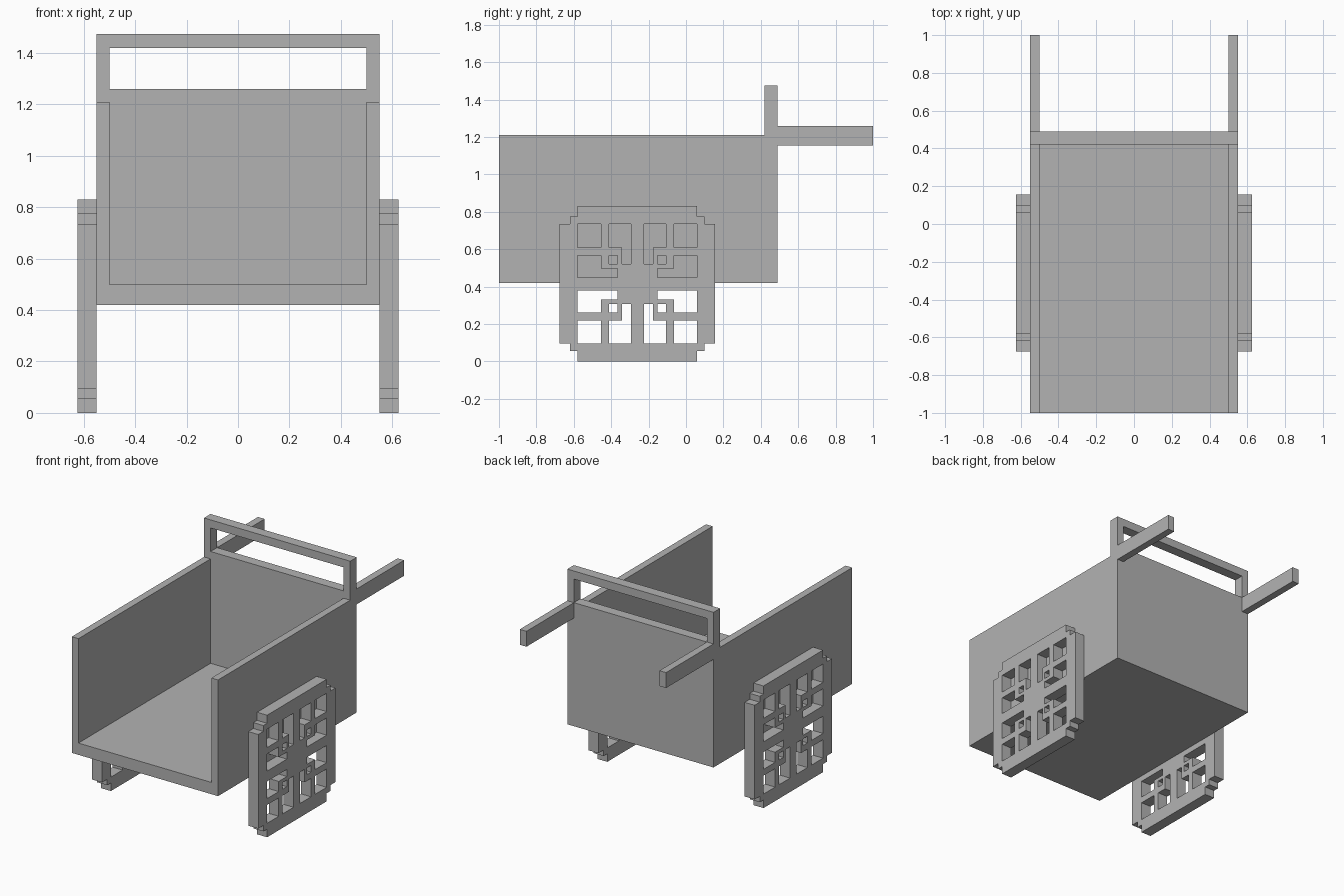
import bpy, bmesh
from itertools import product

cube = bpy.data.objects.get("Cube")
if cube:
    bpy.data.objects.remove(cube, do_unlink=True)

grey = bpy.data.materials.new("plain grey")
grey.use_nodes = True
colour = (0.45, 0.45, 0.45, 1)
grey.diffuse_color = colour
grey.node_tree.nodes["Principled BSDF"].inputs["Base Color"].default_value = colour


def block_shape(name, xs, ys, zs, solid=lambda x, y, z: True):
    """Outer skin of all grid cells whose centre is solid, as one flat-faced mesh."""
    cuts = (xs, ys, zs)

    def filled(cell):
        if any(not 0 <= i < len(c) - 1 for i, c in zip(cell, cuts)):
            return False
        return solid(*[(c[i] + c[i + 1]) / 2 for i, c in zip(cell, cuts)])

    bm = bmesh.new()
    for cell in product(*[range(len(c) - 1) for c in cuts]):
        if not filled(cell):
            continue
        for axis, side in product(range(3), (0, 1)):
            beside = list(cell)
            beside[axis] += 2 * side - 1
            if filled(beside):
                continue
            corners = []
            for a, b in ((0, 0), (1, 0), (1, 1), (0, 1)):
                step = [0, 0, 0]
                step[axis] = side
                step[(axis + 1) % 3] = a
                step[(axis + 2) % 3] = b
                corners.append(bm.verts.new([c[i + s] for c, i, s in zip(cuts, cell, step)]))
            bm.faces.new(corners if side else corners[::-1])
    bmesh.ops.remove_doubles(bm, verts=bm.verts, dist=0.0001)
    mesh = bpy.data.meshes.new(name)
    bm.to_mesh(mesh)
    bm.free()
    mesh.materials.append(grey)
    obj = bpy.data.objects.new(name, mesh)
    bpy.context.collection.objects.link(obj)
    return obj


# Open-fronted tray with a taller back board that carries a push-bar frame
def body_solid(x, y, z):
    inside = abs(x) < 0.5
    if y > 0.42:
        return not (inside and 1.26 < z < 1.42)
    return z < 0.5 or (not inside and z < 1.21)


block_shape("cart_body", [-0.55, -0.5, 0.5, 0.55], [-1, 0.42, 0.49],
            [0.42, 0.5, 1.21, 1.26, 1.42, 1.475], body_solid)

# Wheel: stepped rim, cross spokes, square hub and fretwork, same in all quadrants
HUB_Y, HUB_Z = -0.26, 0.415
steps = [0.035, 0.083, 0.107, 0.152, 0.195, 0.32, 0.36, 0.415]
marks = [-s for s in reversed(steps)] + steps


def wheel_solid(x, y, z):
    near, far = sorted((abs(y - HUB_Y), abs(z - HUB_Z)))
    if far > 0.36:
        return near < 0.32                      # rim outer band
    if far > 0.32:
        return True                             # rim inner band and corner step
    if far < 0.107 or near < 0.035:
        return True                             # hub and cross spokes
    if far > 0.195:
        return 0.152 < near < 0.195             # side bars
    return near > 0.083 and not (far < 0.152 and near > 0.107)  # pierced squares


# Paired parts on both sides
for side, sign in (("left", 1), ("right", -1)):
    block_shape(side + "_wheel", sorted((sign * 0.55, sign * 0.625)),
                [HUB_Y + m for m in marks], [HUB_Z + m for m in marks], wheel_solid)
    block_shape(side + "_handle", sorted((sign * 0.5, sign * 0.55)),
                [0.49, 1], [1.155, 1.26])
